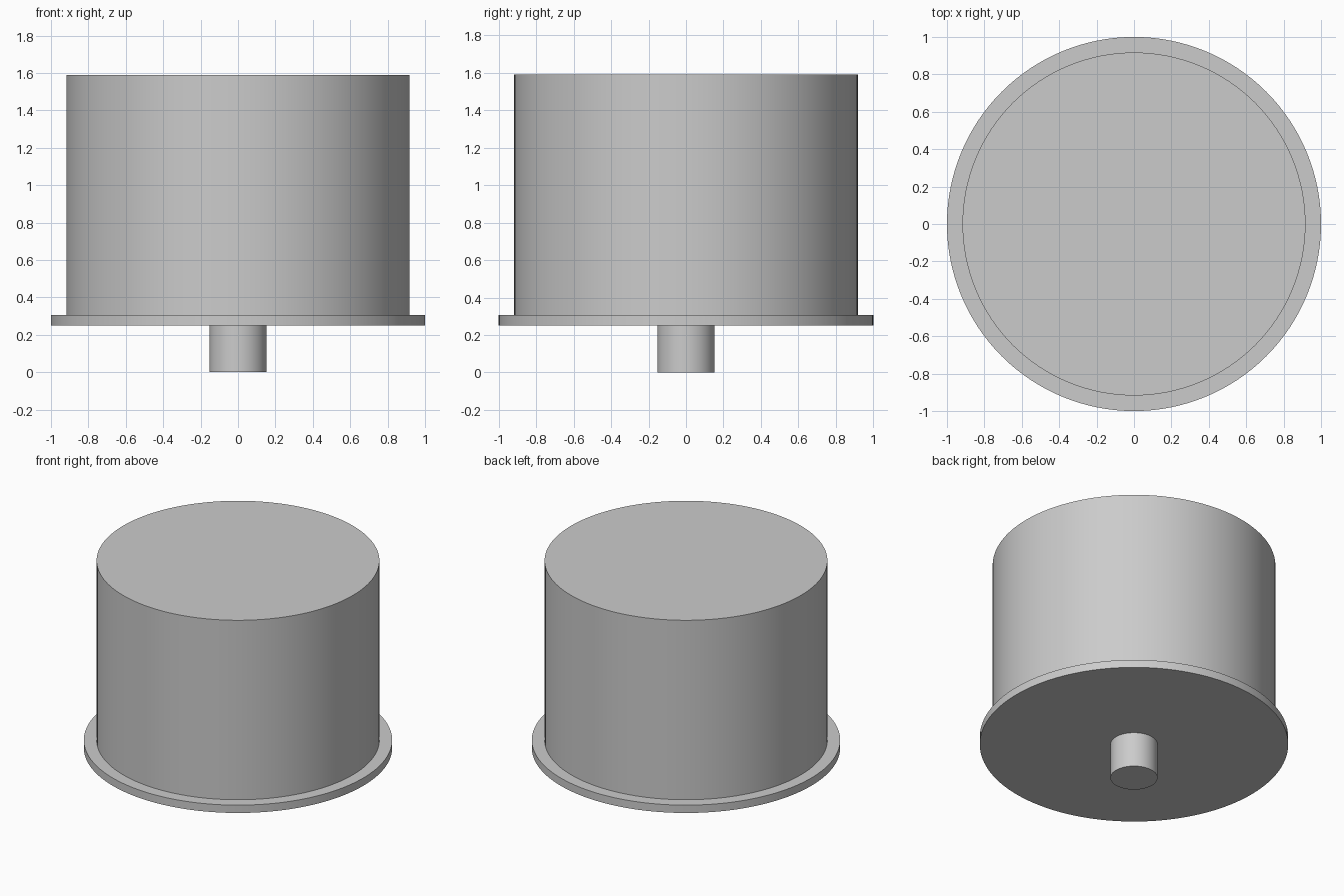
import bpy
import math

cube = bpy.data.objects.get("Cube")
if cube:
    bpy.data.objects.remove(cube, do_unlink=True)

# One plain grey for every part
grey = bpy.data.materials.new("light grey")
grey.use_nodes = True
colour = (0.6, 0.6, 0.6, 1)
grey.diffuse_color = colour
grey.node_tree.nodes["Principled BSDF"].inputs["Base Color"].default_value = colour


def cylinder(name, radius, bottom, top, sides):
    """Upright capped cylinder with a smooth wall and sharp rims."""
    bpy.ops.mesh.primitive_cylinder_add(
        vertices=sides, radius=radius, depth=top - bottom,
        location=(0, 0, (bottom + top) / 2))
    part = bpy.context.object
    part.name = name
    part.data.materials.append(grey)
    bpy.ops.object.shade_smooth_by_angle(angle=math.radians(30))
    return part


# Peg underneath, thin rim disc, and large drum on top
cylinder("bottom_peg", 0.153, 0, 0.25, 64)
cylinder("rim_disc", 1.0, 0.25, 0.306, 128)
cylinder("drum_body", 0.917, 0.306, 1.59, 128)
